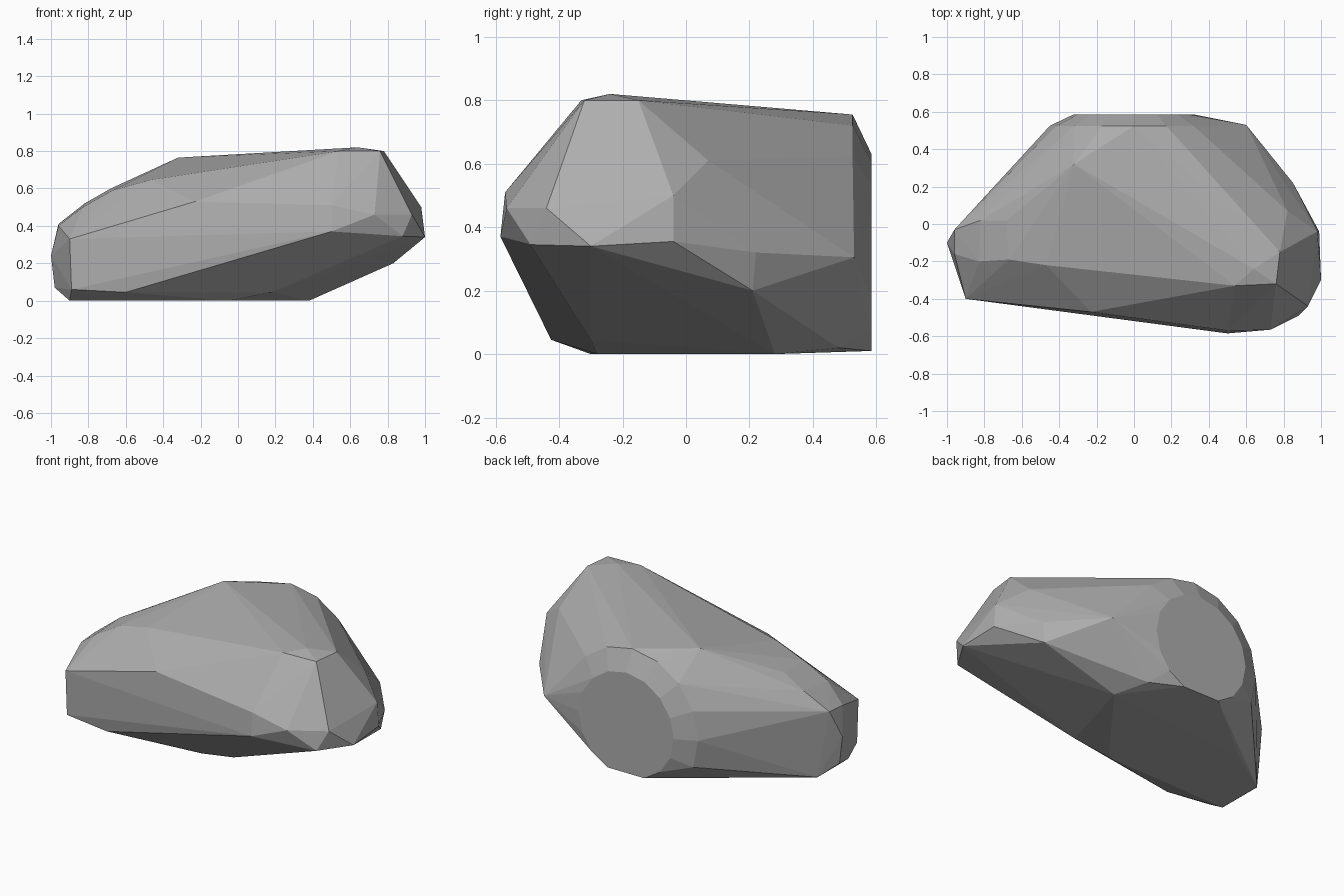
import bpy
import bmesh
import math

default_cube = bpy.data.objects.get("Cube")
if default_cube:
    bpy.data.objects.remove(default_cube, do_unlink=True)


def make_material(name, colour):
    material = bpy.data.materials.new(name)
    material.use_nodes = True
    material.diffuse_color = colour
    shader = material.node_tree.nodes["Principled BSDF"]
    shader.inputs["Base Color"].default_value = colour
    shader.inputs["Roughness"].default_value = 0.9
    return material


def back_ring(radius, depth, first, last, sides=16, centre_height=0.305):
    """Upright ring of corners facing the back, cut off at the ground."""
    corners = []
    for step in range(first, last):
        angle = math.tau * step / sides
        height = centre_height + radius * math.cos(angle)
        corners.append((-radius * math.sin(angle), depth, max(height, 0.01)))
    return corners


def build_stone(name, corners, material):
    """Wrap the corners in a tight faceted skin."""
    mesh = bpy.data.meshes.new(name)
    bm = bmesh.new()
    for corner in corners:
        bm.verts.new(corner)
    bmesh.ops.convex_hull(bm, input=list(bm.verts))
    loose = [vert for vert in bm.verts if not vert.link_faces]
    bmesh.ops.delete(bm, geom=loose, context='VERTS')
    bmesh.ops.dissolve_limit(bm, angle_limit=math.radians(1),
                             verts=list(bm.verts), edges=list(bm.edges))
    bmesh.ops.recalc_face_normals(bm, faces=list(bm.faces))
    bm.to_mesh(mesh)
    bm.free()
    mesh.materials.append(material)
    stone = bpy.data.objects.new(name, mesh)
    bpy.context.collection.objects.link(stone)
    return stone


# Flat round back with a chipped bevel around its upper and right sides
back = back_ring(0.325, 0.585, 0, 16) + back_ring(0.45, 0.525, -2, 6)
back += [(0, 0.51, 0.755), (0.6, 0.53, 0.305)]

# Crown and the ridge running down from it
crown = [
    (0.64, -0.24, 0.82), (0.54, -0.33, 0.8), (0.76, -0.32, 0.8),
    (0.78, -0.15, 0.8), (-0.32, 0.32, 0.765),
    (-0.47, -0.22, 0.645), (-0.67, -0.19, 0.59), (-0.68, 0.02, 0.6),
]

# Blunt left end
left_end = [
    (0.98, -0.04, 0.5), (0.99, -0.04, 0.355), (1, -0.3, 0.34),
    (0.93, -0.44, 0.46), (0.88, -0.49, 0.345), (0.82, 0.07, 0.61),
    (0.85, 0.22, 0.32), (0.83, 0.21, 0.2),
]

# Front belly
front = [
    (0.73, -0.565, 0.46), (0.5, -0.585, 0.37), (0.5, -0.57, 0.51),
    (-0.23, -0.47, 0.53), (-0.6, -0.425, 0.045),
]

# Narrow right end
right_end = [
    (-0.9, -0.4, 0.33), (-0.89, -0.4, 0.06), (-1, -0.1, 0.24),
    (-0.98, -0.1, 0.07), (-0.96, -0.03, 0.41), (-0.96, -0.16, 0.4),
    (-0.82, 0.02, 0.52), (-0.83, -0.2, 0.5),
]

# Underside resting on the ground
base = [
    (0.38, 0.28, 0), (0.18, -0.3, 0.045), (-0.05, -0.28, 0),
    (-0.9, -0.3, 0), (-0.9, 0, 0), (-0.6, 0.2, 0), (0.3, 0.48, 0.02),
]

stone_grey = make_material("stone grey", (0.42, 0.42, 0.42, 1))
build_stone("boulder", back + crown + left_end + front + right_end + base,
            stone_grey)
